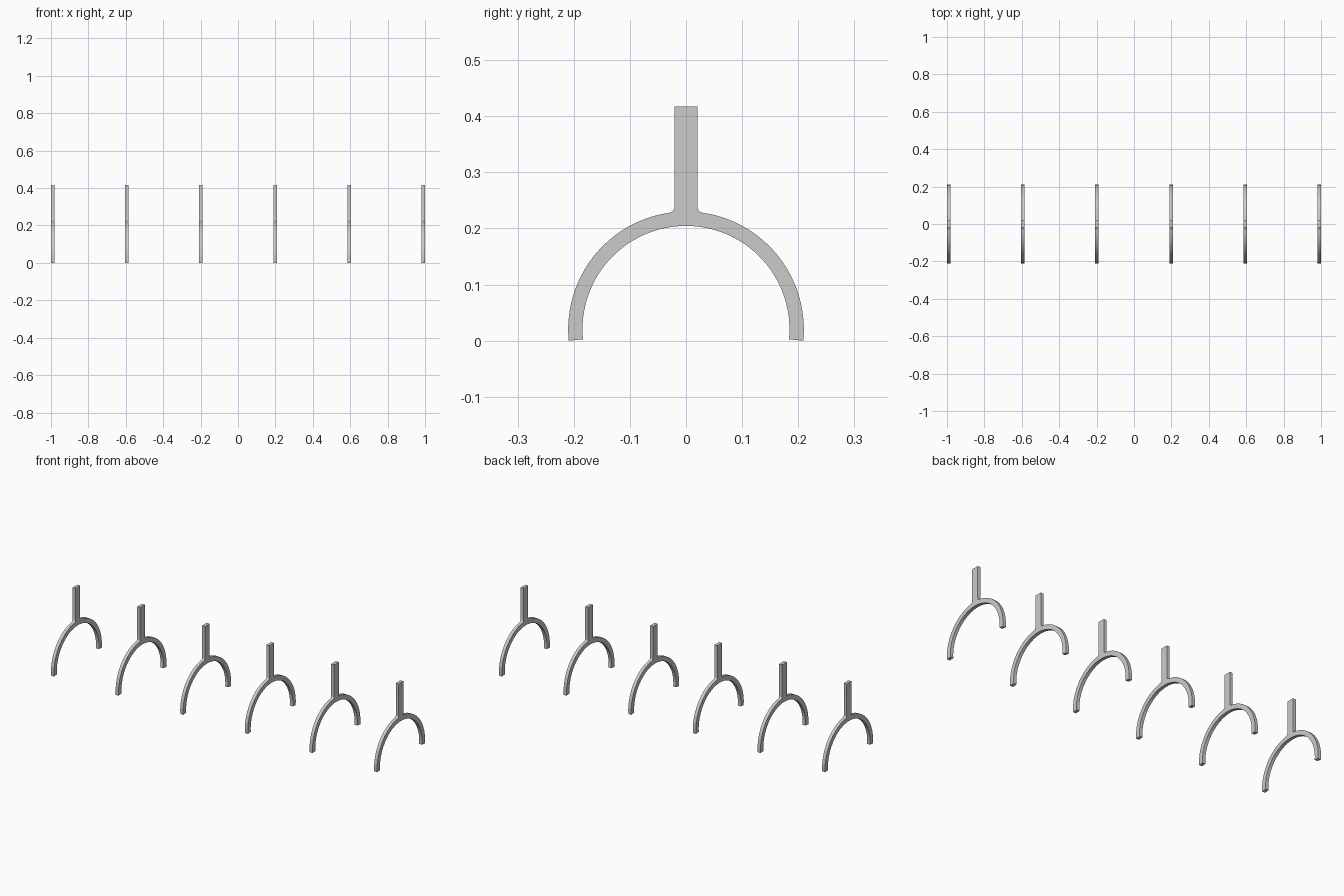
import bpy, bmesh
from math import sin, cos, pi, radians, atan2, sqrt

if "Cube" in bpy.data.objects:
    bpy.data.objects.remove(bpy.data.objects["Cube"])

COUNT, THICK = 6, 0.018
R_OUT, R_IN = 0.21, 0.1845       # arch radii
OVER = radians(5.5)              # arch runs slightly past a half circle
CZ = R_OUT * sin(OVER)           # arch centre height
STEM, TOP, FIL = 0.0205, 0.417, 0.011


def arc(cy, cz, r, a0, a1, n):
    return [(cy + r * cos(a0 + (a1 - a0) * i / n),
             cz + r * sin(a0 + (a1 - a0) * i / n)) for i in range(n + 1)]


# Right half outline: outer arch, fillet into the stem, stem top
fy = STEM + FIL
fz = sqrt((R_OUT + FIL) ** 2 - fy ** 2)
a = atan2(fz, fy)
half = arc(0, CZ, R_OUT, -OVER, a, 24)
half += arc(fy, CZ + fz, FIL, a + pi, pi, 6)[1:]
half.append((STEM, TOP))
# Mirrored left half, then the inner arch back to the start
outline = half + [(-y, z) for y, z in reversed(half)]
outline += arc(0, CZ, R_IN, pi + OVER, -OVER, 48)

# Extrude the outline into a flat bracket
bm = bmesh.new()
face = bm.faces.new([bm.verts.new((-THICK / 2, y, z)) for y, z in outline])
ext = bmesh.ops.extrude_face_region(bm, geom=[face])
moved = [v for v in ext["geom"] if isinstance(v, bmesh.types.BMVert)]
bmesh.ops.translate(bm, verts=moved, vec=(THICK, 0, 0))
bmesh.ops.recalc_face_normals(bm, faces=bm.faces)
mesh = bpy.data.meshes.new("arch_bracket")
bm.to_mesh(mesh)
bm.free()

# Row of evenly spaced brackets
x0 = 1 - THICK / 2
for i in range(COUNT):
    ob = bpy.data.objects.new(f"arch_bracket_{i + 1}", mesh.copy())
    ob.location.x = -x0 + 2 * x0 * i / (COUNT - 1)
    bpy.context.collection.objects.link(ob)
    bpy.ops.object.select_all(action='DESELECT')
    ob.select_set(True)
    bpy.context.view_layer.objects.active = ob
    bpy.ops.object.shade_smooth_by_angle(angle=radians(30))
bpy.data.meshes.remove(mesh)
